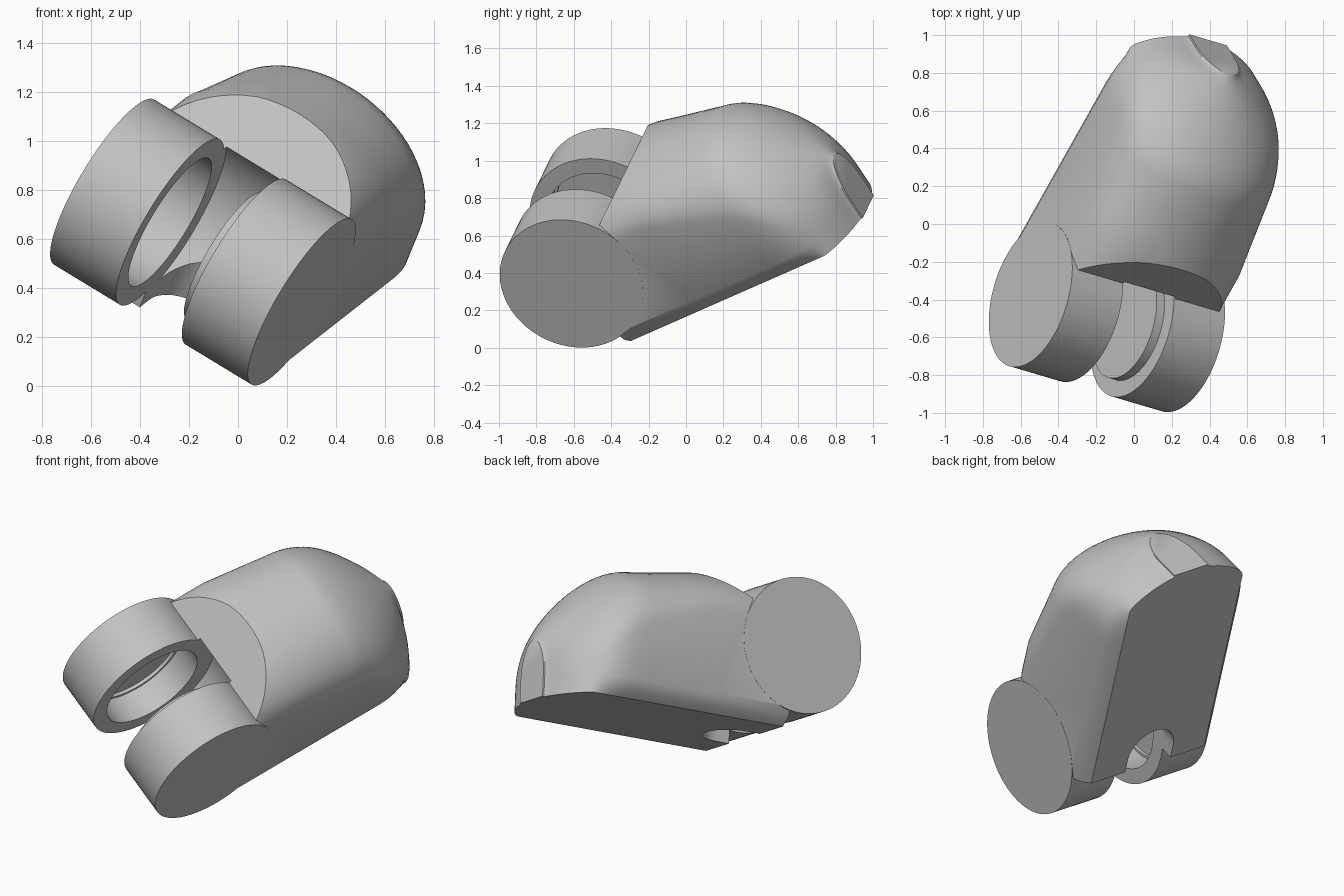
import bpy, bmesh, math
from mathutils import Matrix, Vector

cube = bpy.data.objects.get("Cube")
if cube:
    bpy.data.objects.remove(cube, do_unlink=True)

# One plain colour
grey = bpy.data.materials.new("light_grey")
grey.use_nodes = True
grey.diffuse_color = (0.54, 0.54, 0.54, 1)
grey.node_tree.nodes["Principled BSDF"].inputs["Base Color"].default_value = (0.54, 0.54, 0.54, 1)

# Local frame: x = hinge axis, y = along the body, z = towards its top
HALF = 0.4875     # half width of the hinge
GAP = 0.1625      # half width of the slot between the knuckles
R = 0.395         # knuckle radius


def make(name, bm):
    bmesh.ops.recalc_face_normals(bm, faces=bm.faces[:])
    mesh = bpy.data.meshes.new(name)
    bm.to_mesh(mesh)
    bm.free()
    mesh.materials.append(grey)
    obj = bpy.data.objects.new(name, mesh)
    bpy.context.collection.objects.link(obj)
    return obj


def cylinder(name, radius, x0, x1):
    bm = bmesh.new()
    place = Matrix.Translation(((x0 + x1) / 2, 0, 0)) @ Matrix.Rotation(math.pi / 2, 4, 'Y')
    bmesh.ops.create_cone(bm, cap_ends=True, segments=96, radius1=radius,
                          radius2=radius, depth=x1 - x0, matrix=place)
    return make(name, bm)


def combine(target, tool, operation):
    mod = target.modifiers.new(tool.name, 'BOOLEAN')
    mod.operation = operation
    mod.solver = 'EXACT'
    mod.object = tool
    bpy.context.view_layer.objects.active = target
    bpy.ops.object.modifier_apply(modifier=mod.name)
    bpy.data.objects.remove(tool, do_unlink=True)


def section(y):
    """Arched cross-section, narrowing and lowering over the rounded tail."""
    # Roof height: level, then a gentle slope, then the rounded tail
    s = max(0, (y - 1) / 0.5)
    top = 0.41 - 0.145 * max(0, y - 0.55) - 0.3925 * s ** 1.7
    # Half width, and an arch that deepens towards the tail
    s = min(1, max(0, (y - 1.05) / 0.45))
    w = max(0.12, (HALF - 0.001) * (1 - s ** 3) ** 0.6)
    crown = (0.29 + 0.18 * max(0, y - 0.55)) * math.sqrt(w / HALF)
    crown = min(crown, top + 0.34)
    # Bevelled lower edge that runs out at the tail
    inner = min(w, 0.405)
    right = [(inner, -0.47), (0.4 * inner + 0.6 * w, -0.43), (w, -0.37)]
    arch = []
    for i in range(33):
        t = math.pi * i / 32
        arch.append((w * math.cos(t), top - crown + crown * math.sin(t)))
    left = [(-x, z) for x, z in reversed(right)]
    return [Vector((x, y, z)) for x, z in right + arch + left]


# Body: lofted shell with a rounded tail
bm = bmesh.new()
stations = [0.06, 0.55, 0.7, 0.85] + [1 + 0.5 * math.sin(math.pi / 2 * i / 24) for i in range(25)]
rings = [[bm.verts.new(p) for p in section(y)] for y in stations]
for a, b in zip(rings, rings[1:]):
    for i in range(len(a)):
        j = (i + 1) % len(a)
        bm.faces.new((a[i], a[j], b[j], b[i]))
bm.faces.new(rings[0])
bm.faces.new(rings[-1])
# Sloping front face through the hinge axis
cut = bmesh.ops.bisect_plane(bm, geom=bm.verts[:] + bm.edges[:] + bm.faces[:],
                             plane_co=(0, 0, 0.005), plane_no=(0, -0.575, 0.82),
                             clear_outer=True)
edges = [e for e in cut["geom_cut"] if isinstance(e, bmesh.types.BMEdge)]
bmesh.ops.contextual_create(bm, geom=edges)
body = make("hinged_body", bm)

# Slot between the knuckles, with a rounded notch through the underside
combine(body, cylinder("slot_cutter", 0.412, -GAP, GAP), 'DIFFERENCE')
bm = bmesh.new()
notch = [(GAP * math.cos(math.pi * i / 24), 0.15 + GAP * math.sin(math.pi * i / 24))
         for i in range(25)] + [(-GAP, -0.2), (GAP, -0.2)]
face = bm.faces.new([bm.verts.new((x, y, -0.7)) for x, y in notch])
up = bmesh.ops.extrude_face_region(bm, geom=[face])
bmesh.ops.translate(bm, vec=(0, 0, 0.6),
                    verts=[v for v in up["geom"] if isinstance(v, bmesh.types.BMVert)])
combine(body, make("notch_cutter", bm), 'DIFFERENCE')

# Two knuckles, each with a stepped socket on its inner face
for side in (-1, 1):
    x0, x1 = sorted((side * GAP, side * HALF))
    combine(body, cylinder("knuckle", R, x0, x1), 'UNION')
for radius, depth in ((0.305, 0.175), (0.29, 0.195)):
    for side in (-1, 1):
        x0, x1 = sorted((side * (GAP - 0.05), side * (GAP + depth)))
        combine(body, cylinder("socket_cutter", radius, x0, x1), 'DIFFERENCE')

# Tilt into the resting pose, standing on the lower knuckle
axis = Vector((0.829, -0.245, -0.503)).normalized()
along = Vector((0.455, 0.815, 0.36))
along = (along - axis * along.dot(axis)).normalized()
pose = Matrix((axis, along, axis.cross(along))).transposed().to_4x4()
body.data.transform(Matrix.Translation((-0.1435, -0.4935, 0.5875)) @ pose)
body.data.update()

bpy.ops.object.select_all(action='DESELECT')
body.select_set(True)
bpy.context.view_layer.objects.active = body
bpy.ops.object.shade_smooth_by_angle(angle=math.radians(36))
